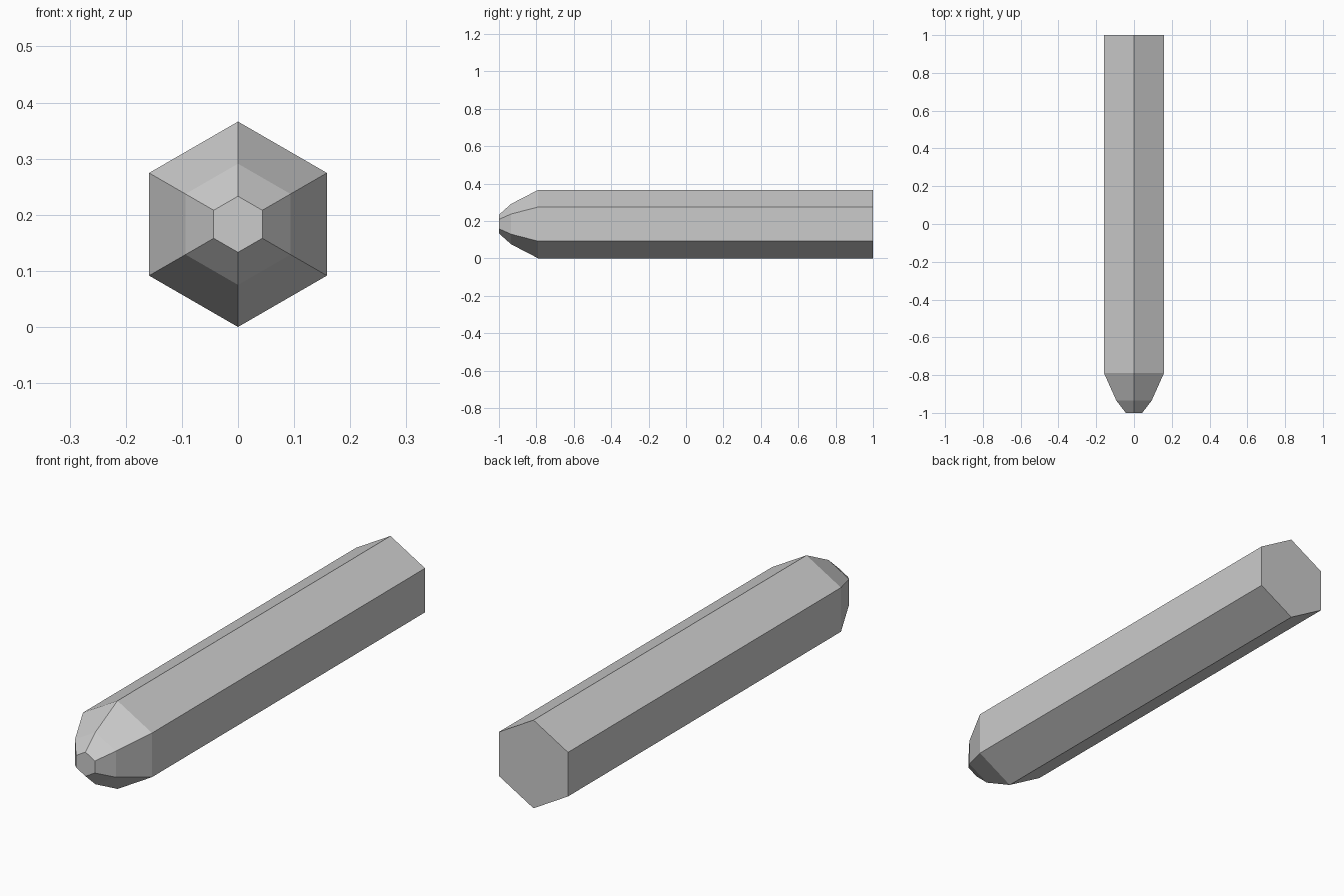
import bpy, bmesh
from math import sin, cos, tau

cube = bpy.data.objects.get("Cube")
if cube:
    bpy.data.objects.remove(cube, do_unlink=True)

# Single plain grey
grey = bpy.data.materials.new("plain_grey")
grey.use_nodes = True
colour = (0.6, 0.6, 0.6, 1)
grey.diffuse_color = colour
grey.node_tree.nodes["Principled BSDF"].inputs["Base Color"].default_value = colour

SIDES = 6
RADIUS = 0.183
# (y, radius) from the blunt tip to the flat back end
profile = [(-1.0, 0.05), (-0.935, 0.108), (-0.79, RADIUS), (1.0, RADIUS)]


def ring(bm, y, r):
    """Hexagon around the long axis with a corner pointing up."""
    return [bm.verts.new((r * sin(tau * i / SIDES), y, RADIUS + r * cos(tau * i / SIDES)))
            for i in range(SIDES)]


# Hexagonal shaft with a two-step tapered tip
bm = bmesh.new()
rings = [ring(bm, y, r) for y, r in profile]
for a, b in zip(rings, rings[1:]):
    for i in range(SIDES):
        j = (i + 1) % SIDES
        bm.faces.new((a[i], a[j], b[j], b[i]))
bm.faces.new(rings[0])
bm.faces.new(rings[-1])
bmesh.ops.recalc_face_normals(bm, faces=bm.faces)

mesh = bpy.data.meshes.new("hexagonal_shaft")
bm.to_mesh(mesh)
bm.free()
mesh.materials.append(grey)
shaft = bpy.data.objects.new("hexagonal_shaft", mesh)
bpy.context.collection.objects.link(shaft)
